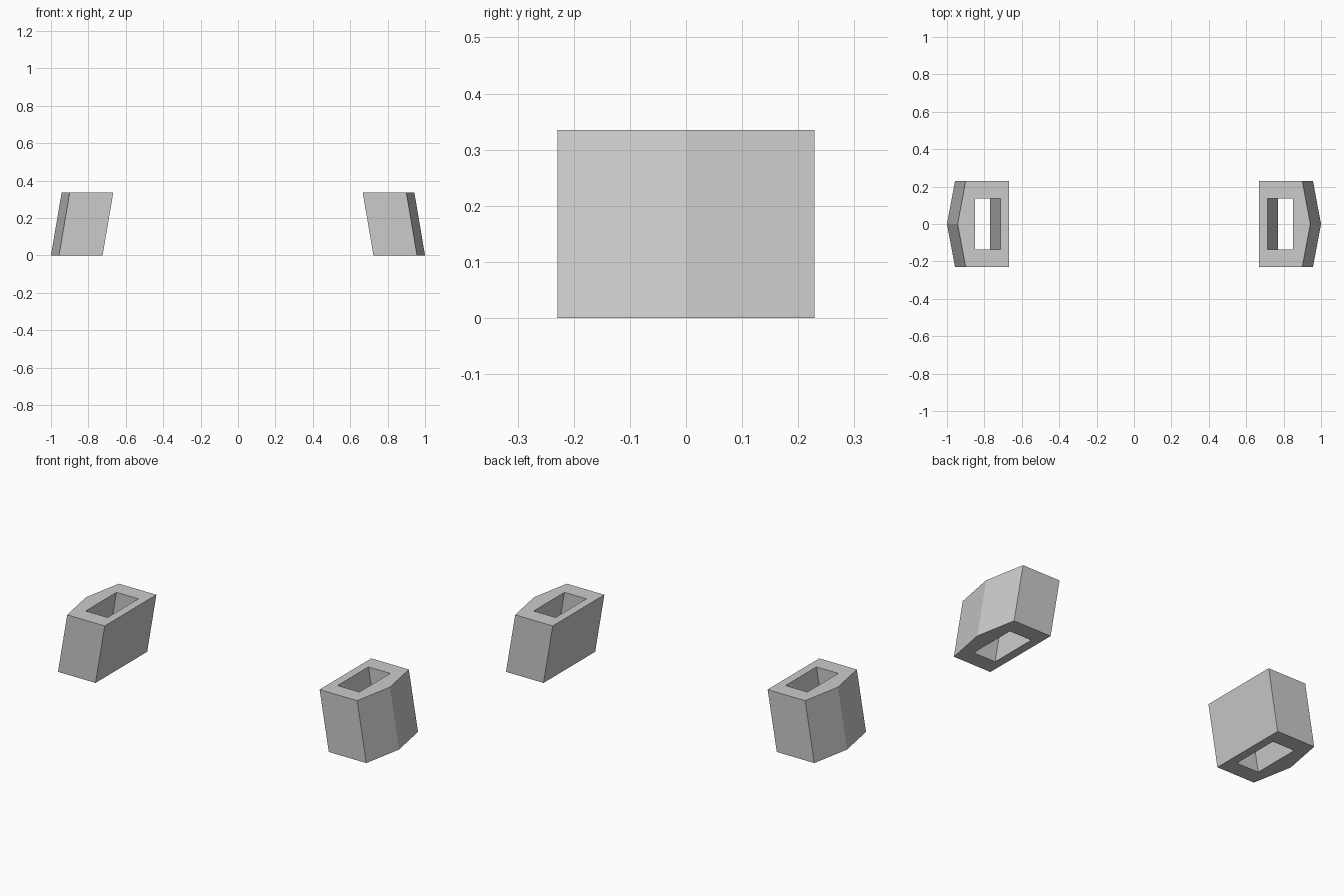
import bpy, bmesh

if "Cube" in bpy.data.objects:
    bpy.data.objects.remove(bpy.data.objects["Cube"])

HEIGHT = 0.335
LEAN = -0.057   # inward shift of the top

# Cross-sections at the base: pointed outer wall and rectangular socket
OUTER = [(0.724, -0.229), (0.957, -0.229), (1.0, 0), (0.957, 0.229), (0.724, 0.229)]
INNER = [(0.771, -0.137), (0.907, -0.137), (0.907, 0), (0.907, 0.137), (0.771, 0.137)]


def leaning_socket(name, side):
    bm = bmesh.new()

    def ring(profile, z, shift):
        return [bm.verts.new((side * (x + shift), y, z)) for x, y in profile]

    # Rings run up the outside, over the rim, down the hole and back
    rings = [ring(OUTER, 0, 0), ring(OUTER, HEIGHT, LEAN),
             ring(INNER, HEIGHT, LEAN), ring(INNER, 0, 0)]
    n = len(OUTER)
    for k in range(4):
        a, b = rings[k], rings[(k + 1) % 4]
        for i in range(n):
            j = (i + 1) % n
            bm.faces.new((a[i], a[j], b[j], b[i]))
    bmesh.ops.recalc_face_normals(bm, faces=bm.faces)

    mesh = bpy.data.meshes.new(name)
    bm.to_mesh(mesh)
    bm.free()
    bpy.context.collection.objects.link(bpy.data.objects.new(name, mesh))


# Mirrored pair
leaning_socket("right_socket", 1)
leaning_socket("left_socket", -1)
